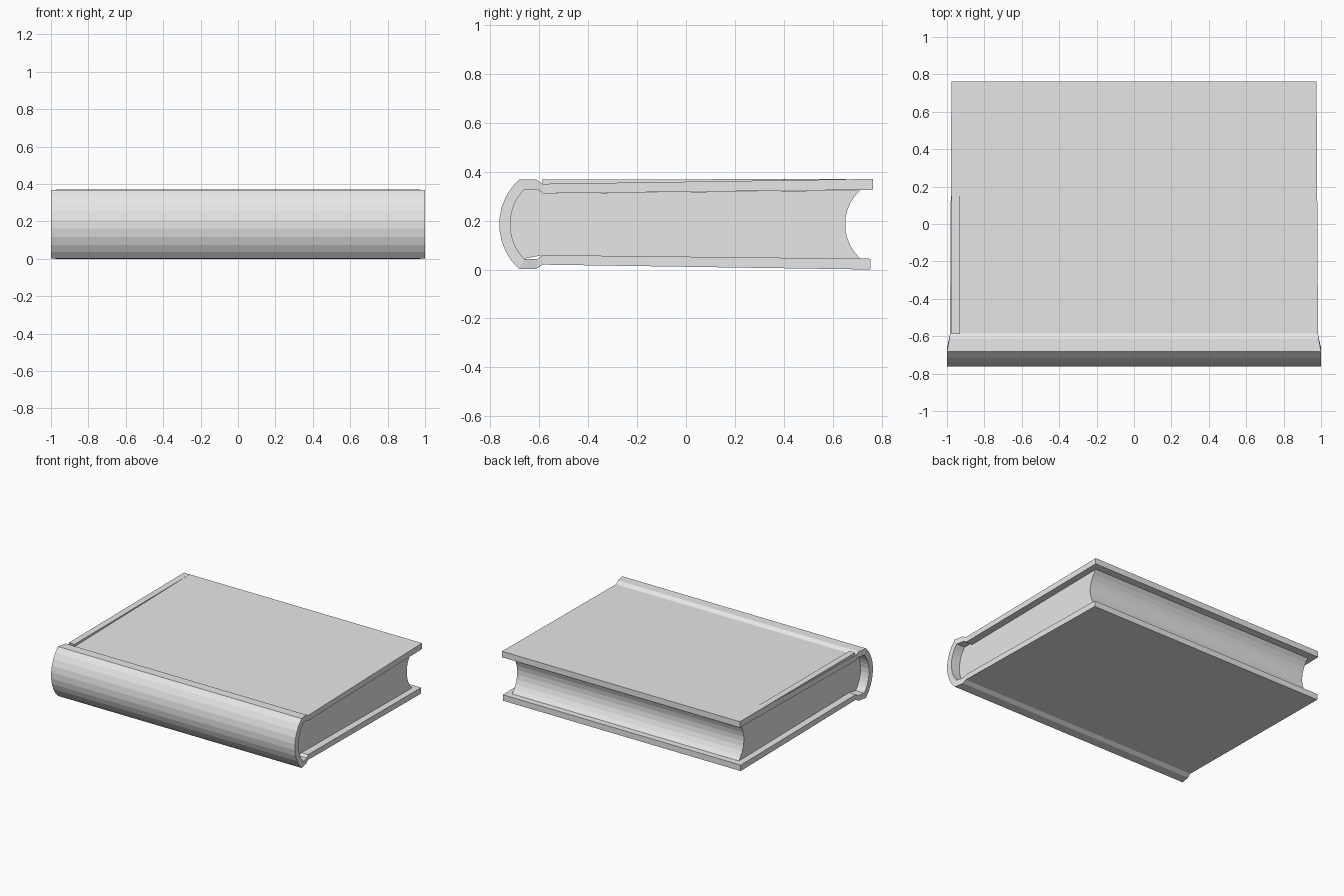
import bpy
import bmesh
from math import asin, sin, cos

cube = bpy.data.objects.get("Cube")
if cube:
    bpy.data.objects.remove(cube, do_unlink=True)

HEIGHT = 0.37
MID = HEIGHT / 2
SEGMENTS = 9

grey = bpy.data.materials.new("plain grey")
grey.use_nodes = True
grey.diffuse_color = (0.8, 0.8, 0.8, 1)
grey.node_tree.nodes["Principled BSDF"].inputs["Base Color"].default_value = (0.8, 0.8, 0.8, 1)


def arc(y, half, sag):
    """Shallow arc in the y-z plane, from the top down, bulging to -y by sag."""
    radius = (half * half + sag * sag) / (2 * sag)
    angle = asin(half / radius)
    steps = [angle * (1 - 2 * i / SEGMENTS) for i in range(SEGMENTS + 1)]
    return [(y - sag + radius * (1 - cos(a)), MID + radius * sin(a)) for a in steps]


def mirrored(points):
    """The same board path for the bottom, running back to the fore edge."""
    return [(y, HEIGHT - z) for y, z in reversed(points)]


def finish(name, bm):
    bmesh.ops.recalc_face_normals(bm, faces=bm.faces)
    mesh = bpy.data.meshes.new(name)
    bm.to_mesh(mesh)
    bm.free()
    mesh.materials.append(grey)
    obj = bpy.data.objects.new(name, mesh)
    bpy.context.collection.objects.link(obj)
    return obj


def prism(name, outline, x0, x1):
    """Closed y-z outline extruded along x."""
    bm = bmesh.new()
    ends = [[bm.verts.new((x, y, z)) for y, z in outline] for x in (x0, x1)]
    for end in ends:
        bm.faces.new(end)
    for i in range(len(outline)):
        a, b = i - 1, i
        bm.faces.new((ends[0][a], ends[0][b], ends[1][b], ends[1][a]))
    return finish(name, bm)


def half_width(y):
    """Spine is full width, boards taper slightly towards the fore edge."""
    if y < -0.66:
        return 1.0
    if y < -0.6:
        return 1.0 - 0.016 * (y + 0.66) / 0.06
    return 0.984 - 0.008 * (y + 0.6) / 1.36


# Cover: matching outer and inner paths from top board round the spine
top_outer = [(0.763, 0.37), (-0.585, 0.35), (-0.612, 0.367)]
top_inner = [(0.763, 0.326), (-0.585, 0.311), (-0.605, 0.326)]
outer = top_outer + arc(-0.682, 0.183, 0.081) + mirrored(top_outer)
inner = top_inner + arc(-0.662, 0.141, 0.056) + mirrored(top_inner)
outer[-1] = (0.753, outer[-1][1])
inner[-1] = (0.753, inner[-1][1])

bm = bmesh.new()
rows = []
for (yo, zo), (yi, zi) in zip(outer, inner):
    w = half_width(yo)
    rows.append([bm.verts.new(p) for p in
                 ((-w, yo, zo), (w, yo, zo), (w, yi, zi), (-w, yi, zi))])
for a, b in zip(rows, rows[1:]):
    for k in range(4):
        n = (k + 1) % 4
        bm.faces.new((a[k], a[n], b[n], b[k]))
bm.faces.new(rows[0])
bm.faces.new(rows[-1])
finish("cover", bm)

# Page block: fills the cover up to a hollow fore edge
fore_edge = arc(0.71, 0.139, 0.06)
spine_side = arc(-0.662, 0.141, 0.056)
outline = fore_edge + mirrored(top_inner[1:]) [::-1][::-1] + spine_side[::-1] + top_inner[:0:-1]
prism("page_block", outline, -0.93, 0.93)

# Thin raised strip along one end of the top board
prism("board_edge_strip", [(-0.588, 0.367), (0.76, 0.3705), (-0.585, 0.349)], -0.977, -0.93)
